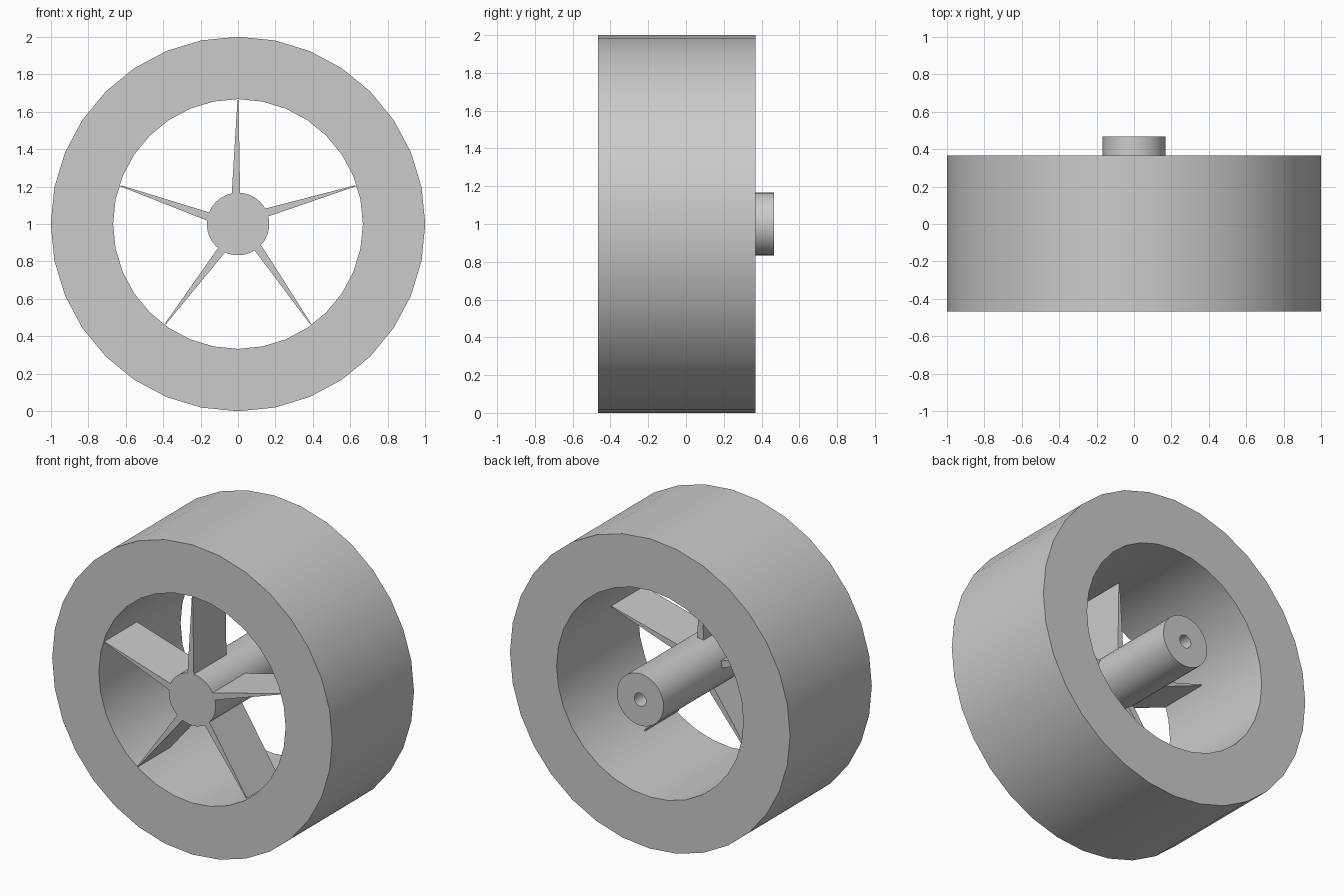
import bpy, bmesh
from math import cos, sin, tau, radians

if "Cube" in bpy.data.objects:
    bpy.data.objects.remove(bpy.data.objects["Cube"])

SIDES = 32
FRONT, BACK = -0.467, 0.367
HUB_R, HUB_BACK = 0.167, 0.467

grey = bpy.data.materials.new("plain grey")
grey.use_nodes = True
colour = (0.6, 0.6, 0.6, 1)
grey.diffuse_color = colour
grey.node_tree.nodes["Principled BSDF"].inputs["Base Color"].default_value = colour


def finish(name, bm):
    bmesh.ops.recalc_face_normals(bm, faces=bm.faces)
    mesh = bpy.data.meshes.new(name)
    bm.to_mesh(mesh)
    bm.free()
    mesh.materials.append(grey)
    obj = bpy.data.objects.new(name, mesh)
    bpy.context.collection.objects.link(obj)
    obj.location.z = 1
    bpy.ops.object.select_all(action='DESELECT')
    obj.select_set(True)
    bpy.context.view_layer.objects.active = obj
    bpy.ops.object.shade_smooth_by_angle(angle=radians(30))
    return obj


def lathe(name, profile, closed):
    """Turn a (radius, y) profile around the y axis; open ends are capped."""
    bm = bmesh.new()
    rings = [[bm.verts.new((r * cos(tau * i / SIDES), y, r * sin(tau * i / SIDES)))
              for i in range(SIDES)] for r, y in profile]
    pairs = list(zip(rings, rings[1:]))
    if closed:
        pairs.append((rings[-1], rings[0]))
    else:
        bm.faces.new(rings[0])
        bm.faces.new(rings[-1])
    for a, b in pairs:
        for i in range(SIDES):
            j = (i + 1) % SIDES
            bm.faces.new((a[i], a[j], b[j], b[i]))
    return finish(name, bm)


def band(name, inner, outer):
    return lathe(name, [(inner, FRONT), (outer, FRONT), (outer, BACK), (inner, BACK)], True)


# Tyre fitted around the rim
band("tyre", 0.833, 1.0)
band("rim", 0.667, 0.833)

# Hub with a blind axle hole in the back
lathe("hub", [(HUB_R, FRONT), (HUB_R, HUB_BACK), (0.042, HUB_BACK), (0.042, 0.13)], False)

# Five tapered spokes near the front: (distance along spoke, sideways offset)
outline = [(0.12, -0.012), (0.661, -0.003), (0.661, 0.003), (0.12, 0.036)]
for n in range(5):
    a = radians(90) + tau * n / 5
    bm = bmesh.new()
    face = bm.faces.new([bm.verts.new((r * cos(a) - s * sin(a), FRONT, r * sin(a) + s * cos(a)))
                         for r, s in outline])
    depth = bmesh.ops.extrude_face_region(bm, geom=[face])
    moved = [v for v in depth["geom"] if isinstance(v, bmesh.types.BMVert)]
    bmesh.ops.translate(bm, verts=moved, vec=(0, 0.333, 0))
    # Keep a front face on the spoke
    if not face.is_valid:
        bmesh.ops.holes_fill(bm, edges=bm.edges)
    finish(f"spoke_{n + 1}", bm)
